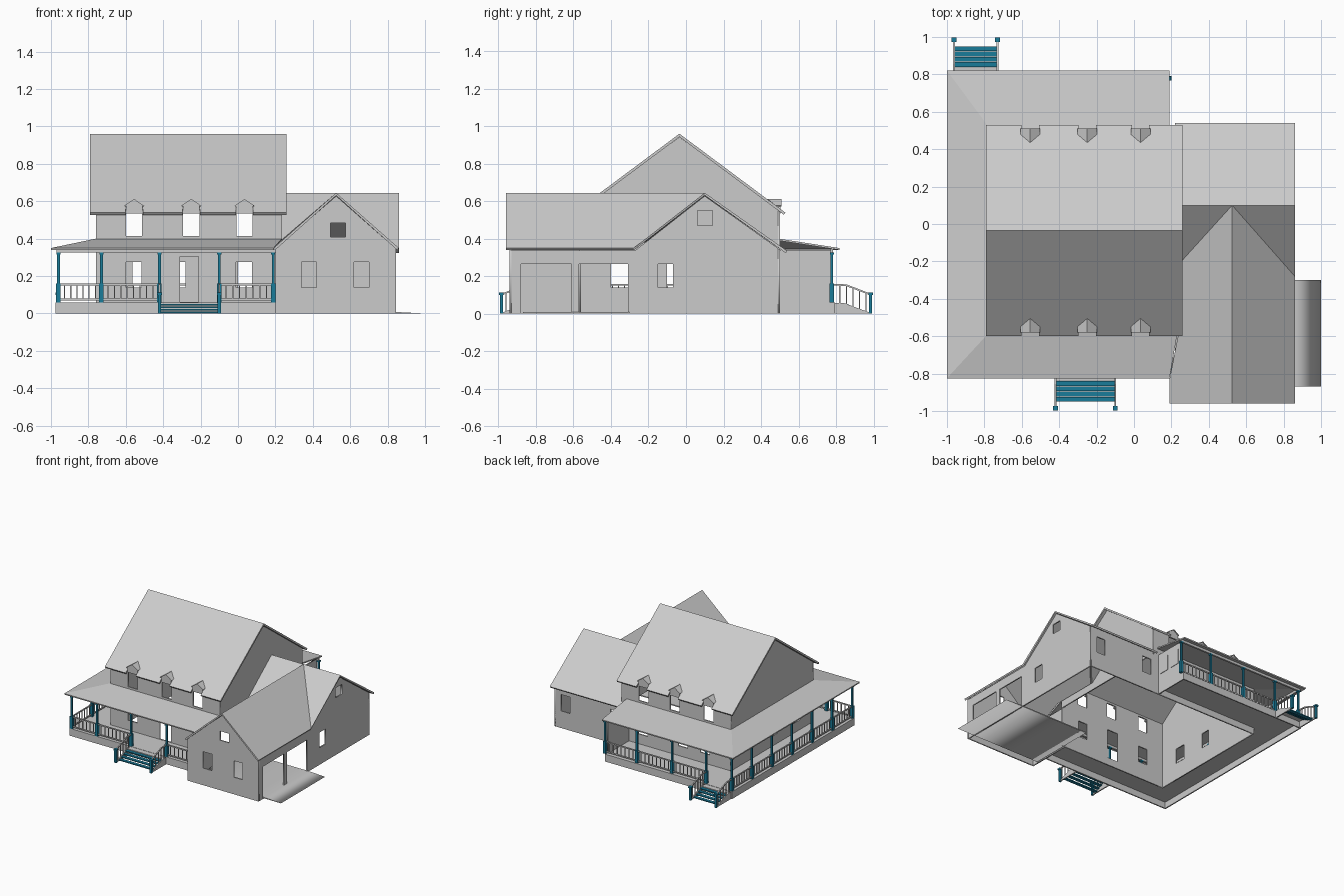
import bpy, bmesh
from mathutils import Matrix, Vector

if "Cube" in bpy.data.objects:
    bpy.data.objects.remove(bpy.data.objects["Cube"])

blue = bpy.data.materials.new("blue_paint")
blue.diffuse_color = (0.01, 0.2, 0.32, 1)
blue.use_nodes = True
blue.node_tree.nodes["Principled BSDF"].inputs["Base Color"].default_value = blue.diffuse_color
MID = -0.035                      # centre line of the main house in y


def add(name, bm, mat=None):
    me = bpy.data.meshes.new(name)
    bm.to_mesh(me)
    bm.free()
    ob = bpy.data.objects.new(name, me)
    bpy.context.collection.objects.link(ob)
    if mat:
        me.materials.append(mat)
    return ob


def box(bm, x0, x1, y0, y1, z0, z1):
    m = Matrix.Translation(((x0 + x1) / 2, (y0 + y1) / 2, (z0 + z1) / 2))
    bmesh.ops.create_cube(bm, size=1, matrix=m @ Matrix.Diagonal((x1 - x0, y1 - y0, z1 - z0, 1)))


def boxes(name, items, mat=None):
    bm = bmesh.new()
    for i in items:
        box(bm, *i)
    return add(name, bm, mat)


def bar(bm, a, b, w):
    a, b = Vector(a), Vector(b)
    d = b - a
    m = Matrix.Translation((a + b) / 2) @ d.to_track_quat('Z', 'Y').to_matrix().to_4x4()
    bmesh.ops.create_cube(bm, size=1, matrix=m @ Matrix.Diagonal((w, w, d.length, 1)))


def wall(name, axis, pos, outline, holes=(), t=0.01):
    """Upright plate across the given axis, with rectangular openings (u0, u1, z0, z1)."""
    cu = bpy.data.curves.new(name, 'CURVE')
    cu.dimensions = '2D'
    cu.fill_mode = 'BOTH'
    cu.extrude = t / 2
    loops = [outline] + [[(a, c), (b, c), (b, d), (a, d)] for a, b, c, d in holes]
    for lp in loops:
        s = cu.splines.new('POLY')
        s.points.add(len(lp) - 1)
        for p, (u, v) in zip(s.points, lp):
            p.co = (u, v, 0, 1)
        s.use_cyclic_u = True
    tmp = bpy.data.objects.new(name + "_tmp", cu)
    bpy.context.collection.objects.link(tmp)
    bpy.context.view_layer.update()
    me = bpy.data.meshes.new_from_object(tmp.evaluated_get(bpy.context.evaluated_depsgraph_get()))
    bpy.data.objects.remove(tmp)
    if axis == 'x':
        m = Matrix(((0, 0, 1, pos), (1, 0, 0, 0), (0, 1, 0, 0), (0, 0, 0, 1)))
    else:
        m = Matrix(((1, 0, 0, 0), (0, 0, -1, pos), (0, 1, 0, 0), (0, 0, 0, 1)))
    me.transform(m)
    me.name = name
    ob = bpy.data.objects.new(name, me)
    bpy.context.collection.objects.link(ob)
    return ob


def sheet(name, polys, t=0.014):
    """Roof planes seen from above, thickened downwards."""
    bm = bmesh.new()
    for poly in polys:
        f = bm.faces.new([bm.verts.new(p) for p in poly])
        f.normal_update()
        if f.normal.z < 0:
            f.normal_flip()
    bmesh.ops.remove_doubles(bm, verts=bm.verts, dist=0.0005)
    ob = add(name, bm)
    mod = ob.modifiers.new("thickness", 'SOLIDIFY')
    mod.thickness = t
    mod.offset = -1
    return ob


def rect(a, b, c, d):
    return [(a, c), (b, c), (b, d), (a, d)]


# main house walls
DORM = (-0.555, -0.25, 0.035)
upper = [(c - 0.043, c + 0.043, 0.415, 0.535) for c in DORM]
wall("house_front_wall", 'y', -0.565, rect(-0.76, 0.235, 0, 0.55),
     upper + [(-0.60, -0.515, 0.14, 0.275), (-0.31, -0.21, 0.062, 0.305), (-0.01, 0.075, 0.14, 0.275)])
wall("house_back_wall", 'y', 0.495, rect(-0.76, 0.235, 0, 0.55),
     upper + [(-0.565, -0.48, 0.14, 0.275), (-0.365, -0.28, 0.14, 0.275), (0.0, 0.085, 0.14, 0.275)])
wall("house_left_wall", 'x', -0.755,
     [(-0.57, 0), (0.50, 0), (0.50, 0.547), (MID, 0.942), (-0.57, 0.547)],
     [(-0.40, -0.31, 0.14, 0.265), (-0.10, -0.02, 0.14, 0.265)])
wall("house_right_gable", 'x', 0.23,
     [(-0.57, 0.33), (0.50, 0.33), (0.50, 0.547), (MID, 0.942), (-0.57, 0.547)])

# main roof, eaves notched at each dormer, and the dormers themselves
for side, s in (("front", 1), ("back", -1)):
    def P(x, y, z):
        return (x, y if s > 0 else 2 * MID - y, z)

    def rz(y):
        return 0.96 - 0.745 * (MID - y)
    edge = [(-0.79, -0.60)]
    for c in DORM:
        edge += [(c - 0.046, -0.60), (c - 0.046, -0.572), (c + 0.046, -0.572), (c + 0.046, -0.60)]
    edge += [(0.26, -0.60), (0.26, MID), (-0.79, MID)]
    sheet(side + "_main_roof", [[P(x, y, rz(y)) for x, y in edge]])
    for i, c in enumerate(DORM):
        sheet(f"{side}_dormer_roof_{i}",
              [[P(c + k * 0.052, -0.58, 0.577), P(c + k * 0.052, -0.549, 0.577),
                P(c, -0.505, 0.612), P(c, -0.58, 0.612)] for k in (-1, 1)], 0.006)
        wall(f"{side}_dormer_face_{i}", 'y', P(0, -0.568, 0)[1],
             [(c - 0.045, 0.535), (c + 0.045, 0.535), (c + 0.045, 0.575), (c, 0.606), (c - 0.045, 0.575)])

# garage wing walls
wall("wing_front_wall", 'y', -0.935,
     [(0.2, 0), (0.845, 0), (0.845, 0.345), (0.525, 0.628), (0.2, 0.345)],
     [(0.34, 0.42, 0.14, 0.275), (0.62, 0.70, 0.14, 0.275), (0.495, 0.575, 0.41, 0.485)])
wall("wing_right_wall", 'x', 0.84,
     [(-0.935, 0), (0.50, 0), (0.50, 0.342), (0.10, 0.628), (-0.27, 0.338), (-0.935, 0.338)],
     [(-0.88, -0.61, 0.002, 0.265), (-0.57, -0.31, 0.002, 0.265),
      (-0.15, -0.07, 0.14, 0.265), (0.06, 0.14, 0.47, 0.55)])
wall("wing_left_wall", 'x', 0.205, rect(-0.935, -0.57, 0, 0.345))
wall("wing_back_wall", 'y', 0.495, rect(0.2, 0.845, 0, 0.345),
     [(0.255, 0.335, 0.14, 0.275), (0.705, 0.785, 0.14, 0.275)])

# garage wing roofs, mitred at the valleys
R = 0.645
sheet("wing_roof", [
    [(0.22, 0.10, R), (0.86, 0.10, R), (0.86, 0.54, 0.335), (0.22, 0.54, 0.335)],
    [(0.525, 0.10, R), (0.86, 0.10, R), (0.86, -0.28, 0.35)],
    [(0.235, 0.10, R), (0.525, 0.10, R), (0.235, -0.22, 0.395)],
    [(0.525, -0.96, R), (0.86, -0.96, 0.35), (0.86, -0.28, 0.35), (0.525, 0.10, R)],
    [(0.525, -0.96, R), (0.525, 0.10, R), (0.235, -0.22, 0.39), (0.235, -0.60, 0.39),
     (0.19, -0.83, 0.35), (0.19, -0.96, 0.35)]])

# driveway slab running into the garage
drive = wall("driveway", 'y', -0.585, [(0.22, 0), (1.0, 0), (0.85, 0.008), (0.22, 0.008)], t=0.57)

# wrap-around porch: roof, floor, skirt, beams
sheet("porch_roof", [
    [(-1, -0.825, 0.35), (0.19, -0.825, 0.35), (0.235, -0.565, 0.40), (-0.76, -0.565, 0.40)],
    [(-1, -0.825, 0.35), (-0.76, -0.565, 0.40), (-0.76, 0.495, 0.40), (-1, 0.82, 0.35)],
    [(-1, 0.82, 0.35), (-0.76, 0.495, 0.40), (0.19, 0.495, 0.40), (0.19, 0.82, 0.35)]], 0.01)
boxes("porch_floor", [(-0.975, 0.2, -0.795, -0.57, 0.052, 0.06),
                      (-0.975, 0.18, 0.50, 0.795, 0.052, 0.06),
                      (-0.975, -0.76, -0.57, 0.50, 0.052, 0.06)])
boxes("porch_skirt", [(-0.975, 0.2, -0.795, -0.785, 0, 0.052),
                      (-0.975, 0.18, 0.785, 0.795, 0, 0.052),
                      (-0.975, -0.965, -0.785, 0.785, 0, 0.052),
                      (0.17, 0.18, 0.50, 0.785, 0, 0.052)])
boxes("porch_beam", [(-0.97, 0.2, -0.79, -0.775, 0.325, 0.345),
                     (-0.97, 0.19, 0.77, 0.785, 0.325, 0.345),
                     (-0.97, -0.955, -0.775, 0.77, 0.325, 0.345)])

# end wall of the back porch with two window panels
wall("porch_end_wall", 'x', 0.172, rect(0.50, 0.77, 0.06, 0.34))
boxes("porch_end_windows", [(0.176, 0.181, a, a + 0.085, 0.165, 0.29) for a in (0.525, 0.645)])

# blue porch posts
XS = (-0.96, -0.73, -0.42, -0.10, 0.188)
YS = [-0.783 + 1.561 * i / 6 for i in range(7)]
spots = [(x, y) for x in XS for y in (YS[0], YS[-1])] + [(-0.96, y) for y in YS[1:-1]]
posts = []
for x, y in spots:
    for w, a, b in ((0.012, 0.06, 0.16), (0.007, 0.16, 0.315), (0.011, 0.315, 0.327)):
        posts.append((x - w, x + w, y - w, y + w, a, b))
boxes("porch_posts", posts, blue)

# railings with balusters
bm = bmesh.new()


def rail(a, b, zt=0.155, zb=0.075):
    a, b = Vector(a).to_3d(), Vector(b).to_3d()
    for z in (zt, zb):
        bar(bm, a + Vector((0, 0, z)), b + Vector((0, 0, z)), 0.009)
    n = max(2, round((b - a).length / 0.034))
    for i in range(1, n):
        p = a.lerp(b, i / n)
        bar(bm, p + Vector((0, 0, zb)), p + Vector((0, 0, zt)), 0.006)


for i in range(4):
    if i != 2:
        rail((XS[i], YS[0]), (XS[i + 1], YS[0]))
    if i != 0:
        rail((XS[i], YS[-1]), (XS[i + 1], YS[-1]))
for i in range(6):
    rail((-0.96, YS[i]), (-0.96, YS[i + 1]))
add("porch_railing", bm)


# stairs: blue treads and newels, grey stringers and handrails
def stairs(name, x0, x1, s):
    treads, newels = [], []
    for i in range(4):
        y = sorted((s * (0.84 + 0.028 * i), s * (0.866 + 0.028 * i)))
        z = 0.052 - 0.0135 * i
        treads.append((x0, x1, *y, z - 0.008, z))
    boxes(name + "_treads", treads, blue)
    for x in (x0, x1):
        newels.append((x - 0.009, x + 0.009, s * 0.984 - 0.009, s * 0.984 + 0.009, 0, 0.1))
        newels.append((x - 0.013, x + 0.013, s * 0.985 - 0.013, s * 0.985 + 0.013, 0.1, 0.112))
        wall(f"{name}_stringer_{'left' if x == x0 else 'right'}", 'x', x,
             [(s * 0.79, 0), (s * 0.975, 0), (s * 0.975, 0.008), (s * 0.84, 0.058), (s * 0.79, 0.058)])
    boxes(name + "_newels", newels, blue)
    b = bmesh.new()
    for x in (x0, x1):
        bar(b, (x, s * 0.79, 0.155), (x, s * 0.855, 0.152), 0.009)
        bar(b, (x, s * 0.855, 0.152), (x, s * 0.98, 0.104), 0.009)
        for y in (0.82, 0.855, 0.89, 0.925, 0.96):
            drop = max(0, y - 0.855) * 0.38
            bar(b, (x, s * y, 0.05 - drop), (x, s * y, 0.153 - drop), 0.006)
    add(name + "_handrail", b)
    boxes(name + "_landing", [(x0, x1, *sorted((s * 0.79, s * 0.838)), 0.05, 0.058)])


stairs("front_stairs", -0.42, -0.10, -1)
stairs("back_stairs", -0.962, -0.73, 1)
